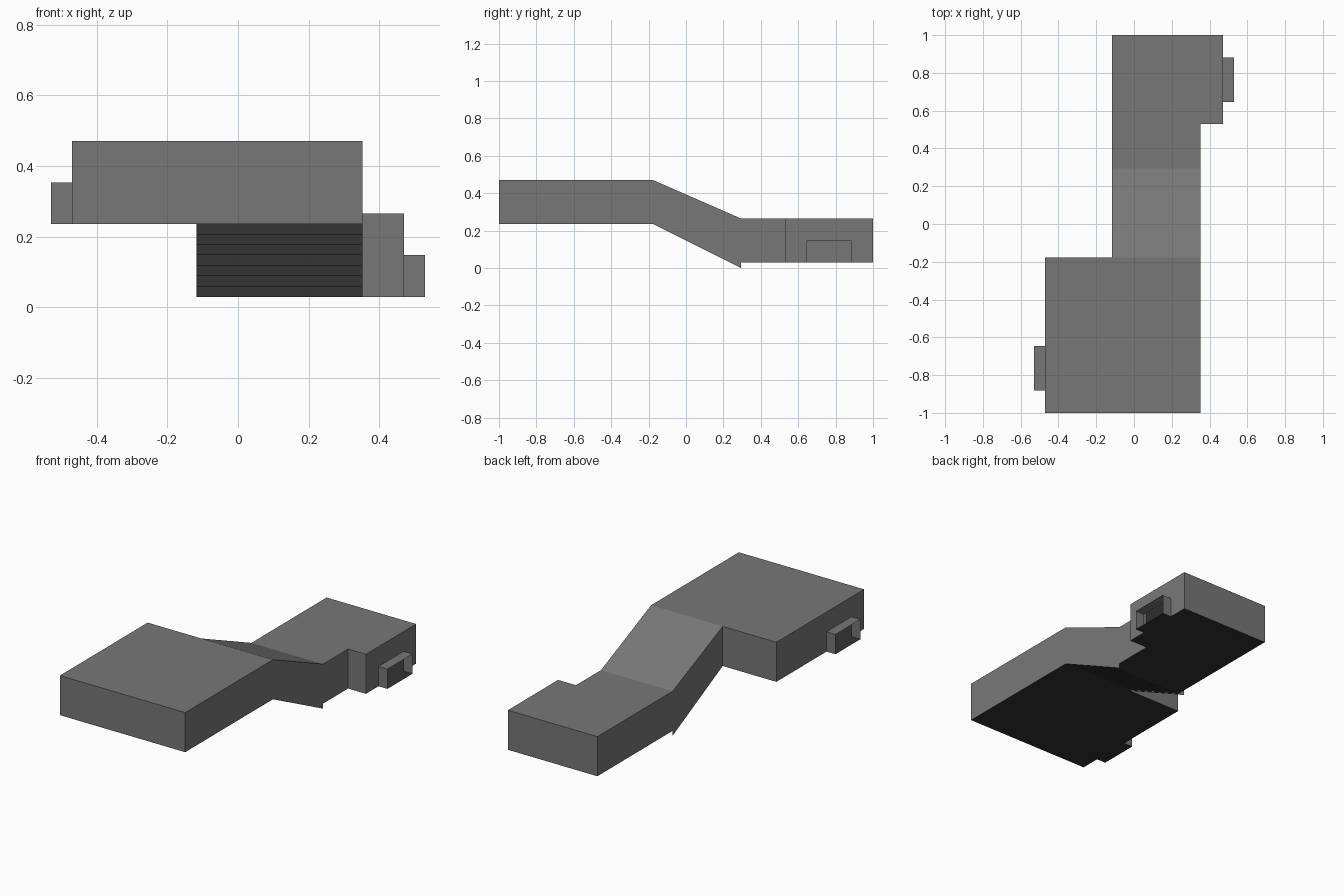
import bpy, bmesh

if "Cube" in bpy.data.objects:
    bpy.data.objects.remove(bpy.data.objects["Cube"])

U = 1 / 17  # building module: every size is a multiple of half a module


def paint(name, v):
    m = bpy.data.materials.new(name)
    m.diffuse_color = (v, v, v, 1)
    m.use_nodes = True
    m.node_tree.nodes["Principled BSDF"].inputs["Base Color"].default_value = m.diffuse_color
    return m


WALL, FLOOR = paint("wall_grey", 0.187), paint("floor_dark", 0.033)


def shell(name, faces, floors=()):
    """Thin-walled object from polygons in modules; floors get the dark paint."""
    bm = bmesh.new()
    for i, group in enumerate((faces, floors)):
        for f in group:
            face = bm.faces.new([bm.verts.new([c * U for c in p]) for p in f])
            face.material_index = i
    bmesh.ops.remove_doubles(bm, verts=bm.verts, dist=1e-5)
    me = bpy.data.meshes.new(name)
    bm.to_mesh(me)
    bm.free()
    me.materials.append(WALL)
    me.materials.append(FLOOR)
    ob = bpy.data.objects.new(name, me)
    bpy.context.collection.objects.link(ob)


def room(name, outline, z0, z1, open_edge, door_edge, door):
    """Room shell from a counter-clockwise plan, with one open side and a doorway."""
    faces = [[(x, y, z1) for x, y in outline]]
    for i, (a, b) in enumerate(zip(outline, outline[1:] + outline[:1])):
        if i == open_edge:
            continue
        wall = [(*a, z0)]
        if i == door_edge:  # notch the doorway out of the wall
            d0, d1 = door
            wall += [(a[0], d0, z0), (a[0], d0, z0 + 2),
                     (a[0], d1, z0 + 2), (a[0], d1, z0)]
        faces.append(wall + [(*b, z0), (*b, z1), (*a, z1)])
    shell(name, faces, [[(x, y, z0) for x, y in reversed(outline)]])


def door_tunnel(name, x0, x1, y0, y1, z0):
    """Short open-ended tube around a doorway."""
    ring = [(y0, z0), (y0, z0 + 2), (y1, z0 + 2), (y1, z0)]
    sides = [[(x0, *a), (x0, *b), (x1, *b), (x1, *a)]
             for a, b in zip(ring, ring[1:] + ring[:1])]
    shell(name, sides[:3], sides[3:])


# upper front room and its left doorway
room("upper_room", [(-8, -17), (6, -17), (6, -3), (-2, -3), (-8, -3)],
     4, 8, 2, 4, (-11, -15))
door_tunnel("upper_doorway", -8, -9, -11, -15, 4)

# lower back room and its right doorway
room("lower_room", [(-2, 5), (6, 5), (6, 9), (8, 9), (8, 17), (-2, 17)],
     0.5, 4.5, 0, 3, (11, 15))
door_tunnel("lower_doorway", 8, 9, 11, 15, 0.5)

# sloping stairwell: roof and two side walls
side = [(-3, 4), (5, 0), (5, 4.5), (-3, 8)]
shell("stairwell", [
    [(6, y, z) for y, z in side],
    [(-2, y, z) for y, z in reversed(side)],
    [(-2, -3, 8), (6, -3, 8), (6, 5, 4.5), (-2, 5, 4.5)],
])

# stairs: eight treads joined by seven risers
profile = []
for i in range(8):
    profile += [(i - 3, 4 - i / 2), (i - 2, 4 - i / 2)]
shell("stairs", [], [[(-2, *a), (-2, *b), (6, *b), (6, *a)]
                     for a, b in zip(profile, profile[1:])])
